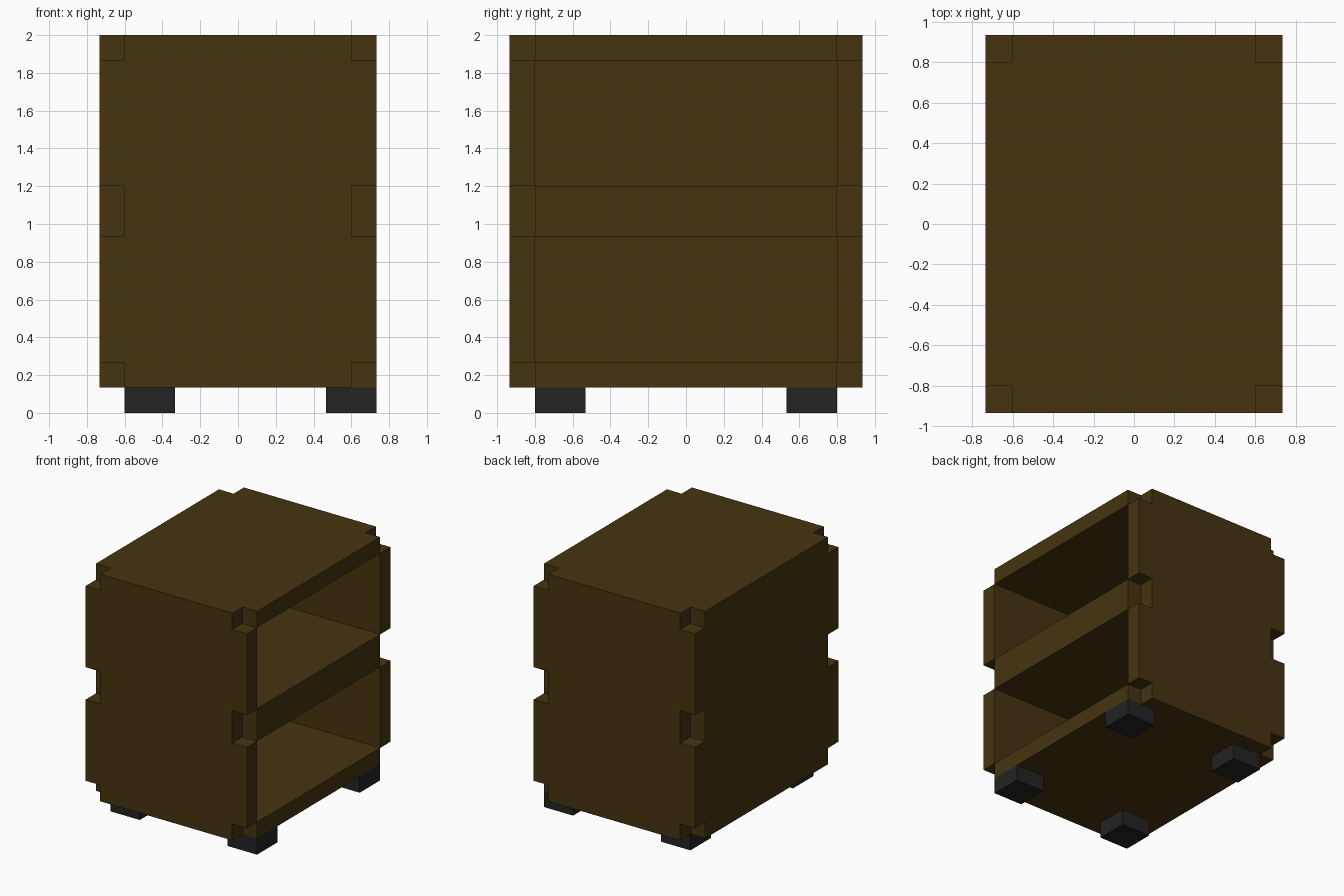
import bpy, bmesh

if "Cube" in bpy.data.objects:
    bpy.data.objects.remove(bpy.data.objects["Cube"])

U = 2 / 15  # one block of the model's grid

def material(name, rgb):
    m = bpy.data.materials.new(name)
    m.diffuse_color = (*rgb, 1)
    m.use_nodes = True
    m.node_tree.nodes["Principled BSDF"].inputs["Base Color"].default_value = m.diffuse_color
    return m

wood = material("dark brown wood", (0.061, 0.034, 0.005))
black = material("charcoal", (0.017, 0.017, 0.017))

def add_object(name, bm, mat):
    bmesh.ops.recalc_face_normals(bm, faces=bm.faces[:])
    mesh = bpy.data.meshes.new(name)
    bm.to_mesh(mesh)
    bm.free()
    mesh.materials.append(mat)
    ob = bpy.data.objects.new(name, mesh)
    bpy.context.collection.objects.link(ob)
    return ob

def extrude_y(name, profile, y0, y1, mat):
    """Extrude an x-z profile from y0 to y1 (all in grid blocks)."""
    bm = bmesh.new()
    face = bm.faces.new([bm.verts.new((x * U, y0 * U, z * U)) for x, z in profile])
    ext = bmesh.ops.extrude_face_region(bm, geom=[face])
    moved = [v for v in ext["geom"] if isinstance(v, bmesh.types.BMVert)]
    bmesh.ops.translate(bm, verts=moved, vec=(0, (y1 - y0) * U, 0))
    return add_object(name, bm, mat)

def box(name, x0, x1, y0, y1, z0, z1, mat):
    return extrude_y(name, [(x0, z0), (x1, z0), (x1, z1), (x0, z1)], y0, y1, mat)

# Side panels with notched corners and a notch at the middle shelf
half = [(4.5, 1), (4.5, 2), (5.5, 2), (5.5, 7), (4.5, 7),
        (4.5, 9), (5.5, 9), (5.5, 14), (4.5, 14), (4.5, 15)]
outline = half + [(-x, z) for x, z in reversed(half)]
extrude_y("front_panel", outline, -7, -6, wood)
extrude_y("rear_panel", outline, 6, 7, wood)

# Closed side opposite the opening
box("closed_side_panel", -5.5, -4.5, -6, 6, 1, 15, wood)

# Bottom, middle shelf and top
for name, z0, z1 in (("bottom_board", 1, 2), ("middle_shelf", 7, 9), ("top_board", 14, 15)):
    box(name, -4.5, 5.5, -6, 6, z0, z1, wood)

# Feet
for x in (-4.5, 3.5):
    for y in (-6, 4):
        box("foot", x, x + 2, y, y + 2, 0, 1, black)
